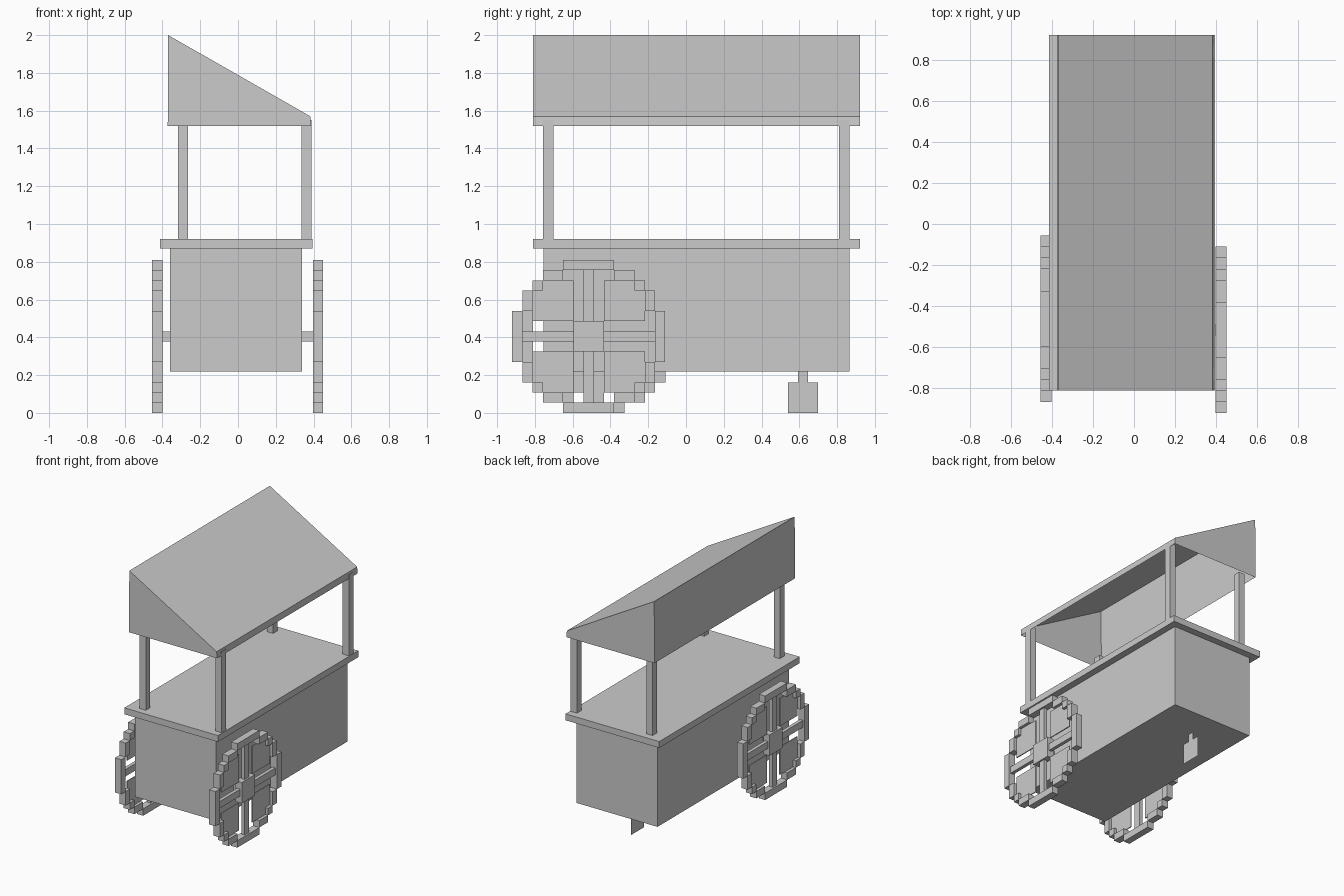
import bpy, bmesh
from mathutils import Matrix, Vector

if "Cube" in bpy.data.objects:
    bpy.data.objects.remove(bpy.data.objects["Cube"])

CELL = 0.054  # block size of the wheels


def finish(name, bm):
    me = bpy.data.meshes.new(name)
    bm.to_mesh(me)
    bm.free()
    ob = bpy.data.objects.new(name, me)
    bpy.context.collection.objects.link(ob)
    return ob


def add_box(bm, x, y, z):
    size = Vector((x[1] - x[0], y[1] - y[0], z[1] - z[0]))
    mid = Vector((sum(x) / 2, sum(y) / 2, sum(z) / 2))
    bmesh.ops.create_cube(bm, size=1, matrix=Matrix.Translation(mid) @ Matrix.Diagonal(size.to_4d()))


def box(name, x, y, z):
    bm = bmesh.new()
    add_box(bm, x, y, z)
    return finish(name, bm)


# Cabinet and counter
box("cabinet", (-0.36, 0.34), (-0.755, 0.865), (0.22, 0.87))
box("counter", (-0.413, 0.394), (-0.81, 0.92), (0.87, 0.92))

# Roof posts
for side, x in (("left", (-0.317, -0.265)), ("right", (0.335, 0.388))):
    for end, y in (("front", (-0.757, -0.702)), ("back", (0.81, 0.865))):
        box(f"{end}_{side}_post", x, y, (0.92, 1.55))

# Roof: open-bottomed sheet shell extruded from its end profile
profile = [(-0.372, 1.52), (-0.37, 2.0), (0.383, 1.57), (0.387, 1.52)]
bm = bmesh.new()
ends = [[bm.verts.new((x, y, z)) for x, z in profile] for y in (-0.81, 0.92)]
bm.faces.new(ends[0][::-1])
bm.faces.new(ends[1])
for i in range(3):
    bm.faces.new((ends[0][i], ends[0][i + 1], ends[1][i + 1], ends[1][i]))
bmesh.ops.recalc_face_normals(bm, faces=bm.faces)
finish("roof", bm)

# One octant-like quarter of the stepped rim, in cells: y range, z range
RIM = [((2.5, 4.5), (5.5, 6.5)), ((4.5, 5.5), (4.5, 5.5)), ((5.5, 6.5), (2.5, 4.5))]


def wheel(name, cx, cy):
    cz = 7.5 * CELL
    half = CELL / 2

    def cells(bm, y, z, depth):
        ys, zs = [cy + v * CELL for v in y], [cz + v * CELL for v in z]
        add_box(bm, (cx - depth, cx + depth), ys, zs)

    def signed(r, s):
        return sorted(v * s for v in r)

    rim, spokes, panels = bmesh.new(), bmesh.new(), bmesh.new()
    for s in (-1, 1):
        outer, arm = signed((6.5, 7.5), s), signed((1.5, 6.5), s)
        cells(rim, (-2.5, 2.5), outer, half)
        cells(rim, outer, (-2.5, 2.5), half)
        cells(spokes, (-0.5, 0.5), arm, half / 2)
        cells(spokes, arm, (-0.5, 0.5), half / 2)
        for t in (-1, 1):
            for y, z in RIM:
                cells(rim, signed(y, s), signed(z, t), half)
            # Recessed panel filling each quarter, notched around the rim corner
            cells(panels, signed((1.5, 4.5), s), signed((1.5, 5.5), t), 0.004)
            cells(panels, signed((4.5, 5.5), s), signed((1.5, 4.5), t), 0.004)
    cells(spokes, (-1.5, 1.5), (-1.5, 1.5), half)
    finish(name + "_rim", rim)
    finish(name + "_spokes_and_hub", spokes)
    finish(name + "_panels", panels)
    # Axle stub into the cabinet
    inner = 0.33 if cx > 0 else -0.35
    box(name + "_axle", sorted((inner, cx)), (cy - half, cy + half), (cz - half, cz + half))


wheel("right_wheel", 0.423, -0.515)
wheel("left_wheel", -0.428, -0.46)

# Flat support leg under the back
bm = bmesh.new()
leg = [(0.54, 0), (0.70, 0), (0.70, 0.162), (0.647, 0.162), (0.647, 0.22),
       (0.593, 0.22), (0.593, 0.162), (0.54, 0.162)]
bm.faces.new([bm.verts.new((-0.015, y, z)) for y, z in leg])
finish("support_leg", bm)
